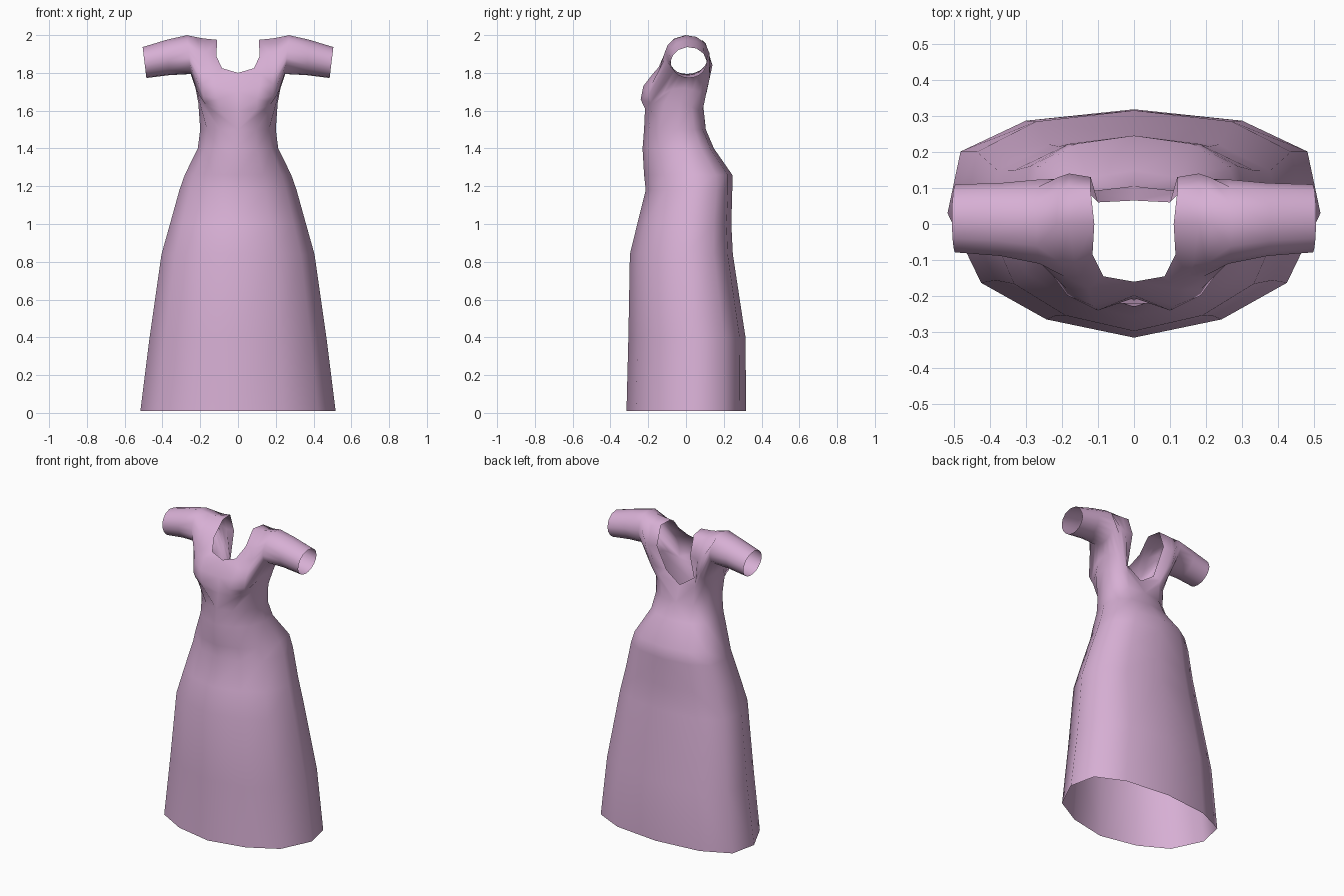
import bpy, bmesh, math

cube = bpy.data.objects.get("Cube")
if cube:
    bpy.data.objects.remove(cube, do_unlink=True)

mat = bpy.data.materials.new("pink_fabric")
mat.use_nodes = True
PINK = (0.68, 0.43, 0.66, 1.0)
mat.diffuse_color = PINK
bsdf = mat.node_tree.nodes["Principled BSDF"]
bsdf.inputs["Base Color"].default_value = PINK
bsdf.inputs["Roughness"].default_value = 0.8

bm = bmesh.new()


def loft(rings, closed):
    """Bridge successive rings of equal length with quads."""
    vs = [[bm.verts.new(p) for p in r] for r in rings]
    n = len(rings[0])
    for a, b in zip(vs, vs[1:]):
        for j in range(n if closed else n - 1):
            k = (j + 1) % n
            bm.faces.new((a[j], a[k], b[k], b[j]))


# Skirt: half outline from front centre round the side to back centre
OUTLINE = [(0, -1), (.47, -.84), (.82, -.52), (1, .09), (.93, .63), (.58, .9), (0, 1)]
# height, half width, front y, back y
LEVELS = [(.01, .517, -.315, .318), (.4, .468, -.305, .315), (.84, .405, -.297, .248),
          (1.0, .36, -.258, .24), (1.18, .31, -.213, .245), (1.26, .282, -.222, .245),
          (1.4, .213, -.23, .148), (1.5, .2, -.222, .105)]


def skirt_ring(z, w, front, back):
    mid, half = (front + back) / 2, (back - front) / 2
    return [(w * sx, mid + half * sy, z) for sx, sy in OUTLINE]


skirt = [skirt_ring(*lv) for lv in LEVELS]
loft(skirt, False)

# Sleeve: rings round the arm, starting underneath and running forward
ANGLES = [0, 18, 35, 50, 65, 80, 100, 120, 145, 175, 205, 235, 265, 285, 305, 325, 343]


def sleeve_ring(x, y, z, ry, rz, tilt):
    ring = []
    for a in ANGLES:
        s, c = math.sin(math.radians(a)), math.cos(math.radians(a))
        ring.append((x - tilt * c, y - ry * s, z - rz * c))
    return ring


sleeve = [sleeve_ring(.495, .015, 1.855, .095, .082, .01),
          sleeve_ring(.37, .012, 1.882, .102, .094, .006),
          sleeve_ring(.26, .006, 1.897, .118, .103, .01)]

# Bodice: rings widening from the armhole to the waist, centre lines and neckline
shoulder = [(.225, -.01, 1.72), (.22, -.07, 1.715), (.21, -.12, 1.69), (.18, -.185, 1.645),
            (.185, -.198, 1.68), (.185, -.182, 1.74), (.185, -.15, 1.79), (.195, -.13, 1.84),
            (.2, -.11, 1.91), (.215, 0, 1.988), (.21, .09, 1.965), (.21, .13, 1.86),
            (.195, .125, 1.77), (.185, .115, 1.73), (.19, .1, 1.70), (.205, .075, 1.70),
            (.22, .035, 1.71)]
bust = [(.21, -.03, 1.64), (.205, -.11, 1.65), (.17, -.18, 1.63), (.10, -.217, 1.61),
        (.10, -.24, 1.66), (.115, -.226, 1.73), (.125, -.18, 1.79), (.15, -.145, 1.83),
        (.165, -.11, 1.91), (.18, 0, 1.982), (.18, .105, 1.955), (.18, .14, 1.84),
        (.15, .11, 1.70), (.13, .09, 1.64), (.12, .088, 1.6), (.16, .07, 1.6),
        (.2, .03, 1.62)]
w = skirt[-1]
edge = [w[3], w[2], w[1], w[0],
        (0, -.205, 1.60), (0, -.198, 1.70),                          # front centre
        (0, -.16, 1.80), (.085, -.145, 1.825), (.115, -.085, 1.89),  # front neckline
        (.11, 0, 1.975), (.12, .09, 1.97), (.12, .13, 1.85),         # shoulder edge
        (.1, .06, 1.67), (0, .065, 1.60),                            # open back
        w[6], w[5], w[4]]
loft(sleeve + [shoulder, bust, edge], True)

# Join the skirt and bodice along the waist
bmesh.ops.remove_doubles(bm, verts=bm.verts[:], dist=0.0005)
for f in bm.faces:
    f.smooth = True

mesh = bpy.data.meshes.new("dress")
bm.to_mesh(mesh)
bm.free()
mesh.materials.append(mat)
dress = bpy.data.objects.new("dress", mesh)
bpy.context.collection.objects.link(dress)

# Mirror the left half onto the right
mirror = dress.modifiers.new("mirror", "MIRROR")
mirror.use_axis = (True, False, False)
mirror.use_clip = True
mirror.merge_threshold = 0.001
